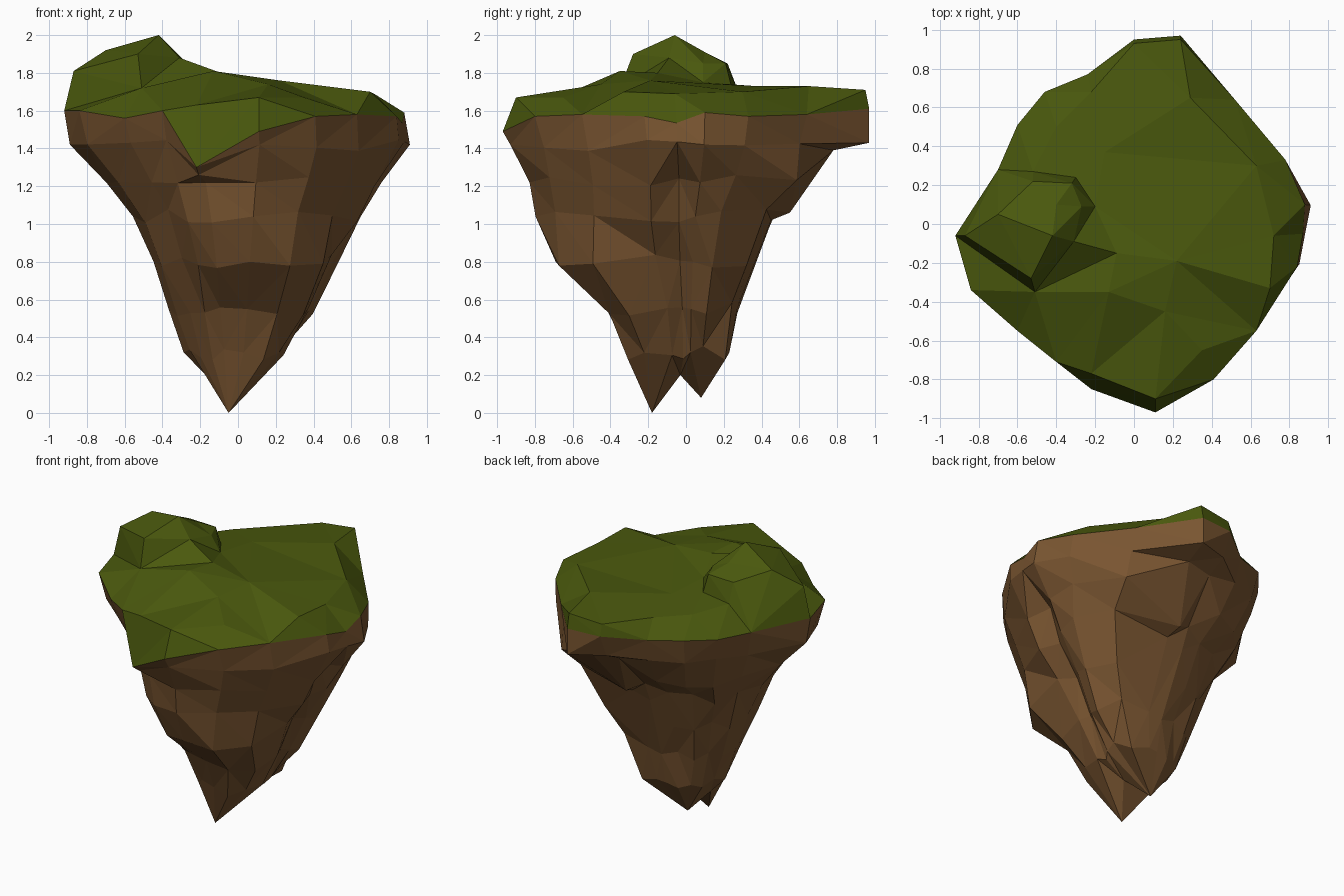
import bpy, bmesh, random, math
from mathutils import Vector
from mathutils.geometry import delaunay_2d_cdt

if "Cube" in bpy.data.objects:
    bpy.data.objects.remove(bpy.data.objects["Cube"])

random.seed(11)


def material(name, rgb):
    m = bpy.data.materials.new(name)
    m.diffuse_color = (*rgb, 1)
    m.use_nodes = True
    m.node_tree.nodes["Principled BSDF"].inputs["Base Color"].default_value = m.diffuse_color
    return m


def add_object(name, bm, mat):
    bmesh.ops.recalc_face_normals(bm, faces=bm.faces)
    me = bpy.data.meshes.new(name)
    bm.to_mesh(me)
    bm.free()
    me.materials.append(mat)
    ob = bpy.data.objects.new(name, me)
    bpy.context.collection.objects.link(ob)
    return ob


# border line where grass meets rock, counter-clockwise from the right
rim = [(.88, .10, 1.59), (.78, .33, 1.57), (.52, .64, 1.58), (.24, .97, 1.61),
       (0, .95, 1.61), (-.24, .77, 1.58), (-.46, .68, 1.60), (-.60, .51, 1.58),
       (-.70, .28, 1.57), (-.92, -.06, 1.60), (-.84, -.34, 1.60), (-.60, -.55, 1.56),
       (-.40, -.71, 1.60), (-.22, -.85, 1.30), (.11, -.97, 1.49), (.41, -.80, 1.57),
       (.63, -.55, 1.58), (.84, -.22, 1.57), (.87, -.05, 1.535)]
N = len(rim)

# grass: gentle plateau points, then the foot and crest of the mound
plateau = [(.11, -.90, 1.67), (-.22, -.77, 1.63), (.35, -.65, 1.67), (.70, -.33, 1.70),
           (.72, -.06, 1.69), (.63, .30, 1.70), (.29, .65, 1.73), (.24, .95, 1.71),
           (0, .93, 1.69), (-.22, .68, 1.70), (-.40, .50, 1.70), (-.15, .37, 1.73),
           (.22, -.19, 1.76), (.16, -.45, 1.74), (-.13, -.35, 1.81)]
foot = [(-.51, -.35, 1.72), (-.09, -.15, 1.80), (-.20, .09, 1.75),
        (-.30, .24, 1.73), (-.52, .27, 1.72)]
crest = [(-.87, -.06, 1.81), (-.53, -.28, 1.90), (-.42, -.06, 2.0), (-.31, -.09, 1.88),
         (-.27, .09, 1.85), (-.32, .21, 1.85), (-.52, .22, 1.85), (-.70, .05, 1.92)]
knoll = [(-.40, .10, 1.91)]

pts = rim + plateau + foot + crest + knoll
F = N + len(plateau)
C = F + len(foot)
edges = [(i, (i + 1) % N) for i in range(N)]
edges += [(12, N + 1), (N + 1, N), (N, N + 2), (9, F), (F + 4, 8)]
edges += [(F + i, F + i + 1) for i in range(len(foot) - 1)]
edges += [(C + i, C + (i + 1) % len(crest)) for i in range(len(crest))]
flat, _, tris, orig, _, _ = delaunay_2d_cdt(
    [Vector(p[:2]) for p in pts], edges, [], 1, 1e-5)
bm = bmesh.new()
vs = [bm.verts.new((p.x, p.y, pts[o[0]][2] if o else 1.7)) for p, o in zip(flat, orig)]
for t in tris:
    bm.faces.new([vs[i] for i in t])
grass = add_object("grass_top", bm, material("grass green", (.068, .098, .004)))
# make sure the open grass sheet faces up
if sum(p.normal.z for p in grass.data.polygons) < 0:
    grass.data.flip_normals()

# rock: each level has extents (z, x-, x+, y-, y+); the outline blends from
# the rim shape into rounded-square quadrants further down
levels = [(1.42, .89, .91, .93, .93), (1.22, .70, .76, .83, .72),
          (1.04, .56, .65, .80, .48), (.80, .45, .50, .69, .35),
          (.55, .37, .38, .42, .27), (.32, .29, .24, .31, .23)]
crevice = {18: .89, 16: .98, 11: .97, 1: 1.04, 2: 1.04}
firm = {0, 3, 9, 14}
# the overhanging steps at the back: (x, y, z) on each level
steps = {3: [(.24, .97, 1.43), (.20, .78, 1.39), (.08, .55, 1.06), (.10, .45, 1.02)],
         4: [(0, .88, 1.45), (0, .74, 1.38), (-.03, .50, 1.12), (-.03, .44, .98)]}
bm = bmesh.new()
rings = [[bm.verts.new(p) for p in rim]]
for k, (z, xl, xr, yf, yb) in enumerate(levels):
    ring = []
    w = (0, .5, .9, 1, 1, 1)[k]
    for i, (x, y, rz) in enumerate(rim):
        u, v = x / (.88 if x > 0 else .92), y / .97
        r0 = math.hypot(u, v)
        if x > 0:
            n = 4 if (y > 0 and k > 0) or k > 2 else 2.2
        else:
            n = 2.1 if y > 0 else 1.6
        c, s = u / r0, v / r0
        r1 = (abs(c) ** n + abs(s) ** n) ** (-1 / n)
        r = r0 + (r1 - r0) * w
        if i not in firm:
            r *= .98 if k == 0 else crevice.get(i, 1) * random.uniform(.975, 1.015)
        px = c * r * (xr if x > 0 else xl)
        py = s * r * (yb if y > 0 else yf)
        dz = 0 if i in firm else random.uniform(-.04, .04)
        pz = min(z + dz, rz - .04 * (k + 1))
        if i in steps and k < 4:
            px, py, pz = steps[i][k]
        ring.append(bm.verts.new((px, py, pz)))
    rings.append(ring)

# two lower spurs split by a notch
tip_front = bm.verts.new((-.05, -.18, 0))
tip_back = bm.verts.new((-.07, .08, .08))
notch_l = bm.verts.new((-.17, -.03, .2))
notch_r = bm.verts.new((.06, -.03, .2))
rings.append([notch_l if i == 9 else notch_r if i == 18 else
              tip_front if 9 < i < 18 else tip_back for i in range(N)])
for a, b in zip(rings, rings[1:]):
    for i in range(N):
        j = (i + 1) % N
        bm.faces.new(list(dict.fromkeys((a[i], b[i], b[j], a[j]))))
bm.faces.new((tip_front, notch_l, notch_r))
bm.faces.new((tip_back, notch_r, notch_l))
bmesh.ops.triangulate(bm, faces=bm.faces)
add_object("rock_base", bm, material("earth brown", (.19, .09, .03)))
